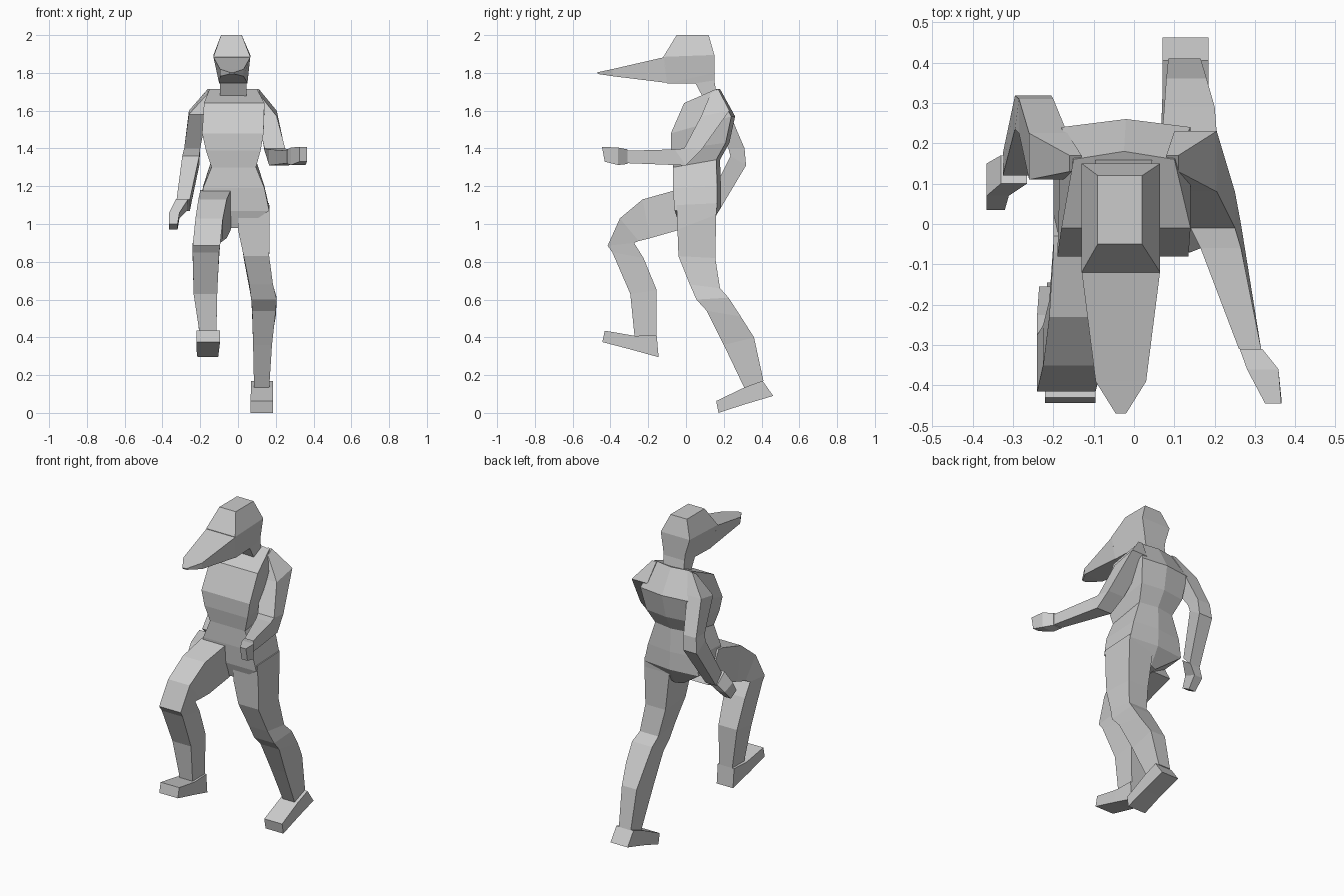
import bpy, bmesh


def loft(name, sections, back_bulge=0.0):
    """Skin a chain of four-sided sections.
    Section: x0, x1, front y, front z, back y, back z [, back x0, back x1]"""
    bm = bmesh.new()
    rings = []
    for s in sections:
        x0, x1, yf, zf, yb, zb = s[:6]
        bx0, bx1 = s[6:8] if len(s) > 6 else (x0, x1)
        pts = [(x0, yf, zf), (x1, yf, zf), (bx1, yb, zb)]
        if back_bulge:
            pts.append(((bx0 + bx1) / 2, yb + back_bulge, zb))
        pts.append((bx0, yb, zb))
        rings.append([bm.verts.new(p) for p in pts])
    n = len(rings[0])
    for a, b in zip(rings, rings[1:]):
        for i in range(n):
            j = (i + 1) % n
            bm.faces.new((a[i], a[j], b[j], b[i]))
    bm.faces.new(rings[0])
    bm.faces.new(rings[-1])
    bmesh.ops.recalc_face_normals(bm, faces=bm.faces)
    me = bpy.data.meshes.new(name)
    bm.to_mesh(me)
    bm.free()
    ob = bpy.data.objects.new(name, me)
    bpy.context.collection.objects.link(ob)
    return ob


# Torso, from the sloping shoulder line down to the crotch
loft("torso", [
    (-0.18, 0.14, -0.01, 1.64, 0.16, 1.715, -0.15, 0.10),
    (-0.19, 0.135, -0.08, 1.48, 0.24, 1.57, -0.18, 0.14),
    (-0.17, 0.12, -0.08, 1.39, 0.21, 1.43),
    (-0.14, 0.095, -0.068, 1.30, 0.16, 1.34),
    (-0.185, 0.14, -0.07, 1.19, 0.165, 1.20),
    (-0.20, 0.165, -0.06, 1.07, 0.165, 1.09),
    (-0.06, 0.03, -0.03, 0.98, 0.11, 0.99),
], back_bulge=0.02)

# Head and neck
loft("head", [
    (-0.09, 0.02, -0.05, 2.0, 0.12, 2.0),
    (-0.13, 0.065, -0.12, 1.885, 0.15, 1.895),
    (-0.10, 0.05, -0.10, 1.745, 0.15, 1.80),
    (-0.095, 0.045, 0.05, 1.745, 0.15, 1.76),
    (-0.095, 0.045, 0.09, 1.67, 0.16, 1.70),
])

# Long pointed brim
loft("brim", [
    (-0.13, 0.065, -0.115, 1.883, -0.098, 1.747, -0.10, 0.05),
    (-0.095, 0.03, -0.39, 1.82, -0.385, 1.782),
    (-0.045, -0.02, -0.47, 1.803, -0.465, 1.794),
])

# Arm swung back
loft("rear_arm", [
    (-0.16, -0.13, 0.13, 1.69, 0.17, 1.715),
    (-0.26, -0.165, 0.11, 1.58, 0.225, 1.60),
    (-0.285, -0.20, 0.225, 1.40, 0.31, 1.40),
    (-0.295, -0.205, 0.235, 1.36, 0.318, 1.31),
    (-0.325, -0.255, 0.12, 1.13, 0.175, 1.07),
])
loft("rear_hand", [
    (-0.33, -0.265, 0.10, 1.13, 0.17, 1.075),
    (-0.365, -0.31, 0.07, 1.06, 0.15, 1.03),
    (-0.365, -0.32, 0.035, 1.0, 0.09, 0.97),
])

# Arm reaching forward
loft("forward_arm", [
    (0.08, 0.11, 0.13, 1.69, 0.17, 1.715),
    (0.10, 0.205, 0.08, 1.57, 0.23, 1.60),
    (0.14, 0.25, -0.01, 1.40, 0.08, 1.39),
    (0.165, 0.265, -0.06, 1.395, 0.0, 1.31),
    (0.26, 0.315, -0.31, 1.388, -0.31, 1.322),
])
loft("forward_hand", [
    (0.262, 0.318, -0.31, 1.395, -0.31, 1.318),
    (0.28, 0.358, -0.36, 1.405, -0.36, 1.312),
    (0.325, 0.365, -0.445, 1.408, -0.43, 1.33),
])

# Raised front leg
loft("front_leg", [
    (-0.20, -0.03, -0.03, 1.18, 0.07, 1.0),
    (-0.20, -0.04, -0.07, 1.175, -0.05, 0.965),
    (-0.21, -0.06, -0.23, 1.13, -0.19, 0.925),
    (-0.225, -0.08, -0.35, 1.03, -0.25, 0.91),
    (-0.24, -0.095, -0.415, 0.885, -0.275, 0.90),
    (-0.24, -0.10, -0.39, 0.85, -0.225, 0.82),
    (-0.235, -0.11, -0.295, 0.63, -0.155, 0.65),
    (-0.20, -0.115, -0.272, 0.40, -0.155, 0.39),
])
loft("front_foot", [
    (-0.22, -0.095, -0.43, 0.435, -0.443, 0.375),
    (-0.22, -0.10, -0.27, 0.408, -0.29, 0.335),
    (-0.215, -0.105, -0.155, 0.41, -0.145, 0.295),
])

# Trailing back leg
loft("back_leg", [
    (0.0, 0.165, -0.05, 1.10, 0.165, 1.11),
    (0.0, 0.168, -0.045, 0.97, 0.16, 1.05),
    (0.03, 0.165, -0.04, 0.83, 0.155, 0.82),
    (0.06, 0.185, 0.02, 0.68, 0.18, 0.66),
    (0.07, 0.205, 0.055, 0.60, 0.225, 0.61),
    (0.075, 0.20, 0.11, 0.54, 0.29, 0.51),
    (0.08, 0.18, 0.20, 0.36, 0.36, 0.40),
    (0.085, 0.165, 0.31, 0.13, 0.41, 0.17),
])
loft("back_foot", [
    (0.065, 0.185, 0.16, 0.063, 0.172, 0.0),
    (0.07, 0.185, 0.31, 0.135, 0.31, 0.045),
    (0.07, 0.185, 0.405, 0.17, 0.462, 0.09),
])
